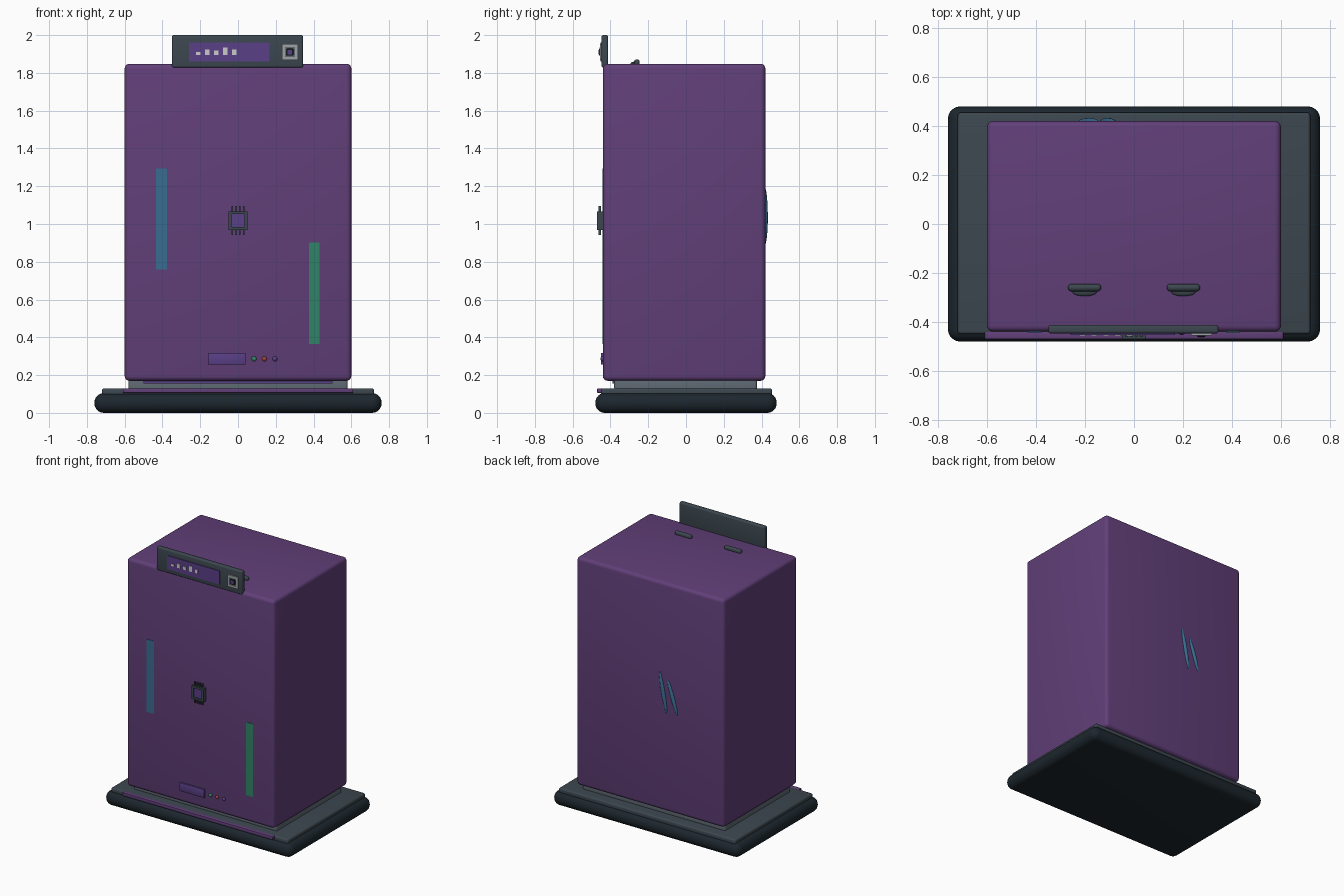
import bpy, bmesh, math
from mathutils import Matrix

if "Cube" in bpy.data.objects:
    bpy.data.objects.remove(bpy.data.objects["Cube"])

MATS = {}
COLORS = {
    "purple": (0.12, 0.05, 0.19), "screen_purple": (0.10, 0.05, 0.24),
    "black": (0.012, 0.02, 0.027), "slate": (0.045, 0.063, 0.078),
    "steel": (0.12, 0.15, 0.18), "blue": (0.04, 0.15, 0.28),
    "green": (0.03, 0.23, 0.14), "red": (0.35, 0.05, 0.05),
    "white": (0.75, 0.75, 0.75), "light_grey": (0.35, 0.37, 0.39),
}


def finish(name, bm, color):
    mesh = bpy.data.meshes.new(name)
    for f in bm.faces:
        f.smooth = True
    bm.to_mesh(mesh)
    bm.free()
    mesh.set_sharp_from_angle(angle=math.radians(35))
    if color not in MATS:
        MATS[color] = bpy.data.materials.new(color)
        MATS[color].diffuse_color = (*COLORS[color], 1)
    mesh.materials.append(MATS[color])
    ob = bpy.data.objects.new(name, mesh)
    bpy.context.collection.objects.link(ob)
    return ob


def box(name, x, y, z, color, bevel=0.0, seg=4):
    """Box from (min, max) ranges with optional rounded edges."""
    bm = bmesh.new()
    bmesh.ops.create_cube(bm, size=1)
    for v in bm.verts:
        for i, (a, b) in enumerate((x, y, z)):
            v.co[i] = a + (v.co[i] + 0.5) * (b - a)
    if bevel:
        bmesh.ops.bevel(bm, geom=bm.edges[:], offset=bevel, segments=seg,
                        profile=0.5, affect='EDGES')
    return finish(name, bm, color)


def ellipsoid(name, loc, radii, color, tilt=0.0):
    bm = bmesh.new()
    bmesh.ops.create_uvsphere(bm, u_segments=32, v_segments=20, radius=1)
    m = Matrix.Translation(loc) @ Matrix.Rotation(tilt, 4, 'Y') @ Matrix.Diagonal((*radii, 1))
    bm.transform(m)
    return finish(name, bm, color)


def frame(name, cx, cz, outer, inner, y, color):
    """Square ring facing the front."""
    bm = bmesh.new()
    rings = []
    for h, yy in ((outer, y[1]), (outer, y[0]), (inner, y[0]), (inner, y[1])):
        rings.append([bm.verts.new((cx + sx * h, yy, cz + sz * h))
                      for sx, sz in ((-1, -1), (1, -1), (1, 1), (-1, 1))])
    for a, b in zip(rings, rings[1:] + rings[:1]):
        for i in range(4):
            j = (i + 1) % 4
            bm.faces.new((a[i], a[j], b[j], b[i]))
    bmesh.ops.recalc_face_normals(bm, faces=bm.faces[:])
    return finish(name, bm, color)


# Stepped base
box("base", (-0.76, 0.76), (-0.48, 0.48), (0, 0.105), "black", 0.05, 6)
box("base_plate", (-0.72, 0.72), (-0.45, 0.455), (0.09, 0.13), "slate", 0.012)
box("plinth", (-0.58, 0.58), (-0.38, 0.375), (0.12, 0.185), "steel", 0.012)
box("base_light_strip", (-0.61, 0.61), (-0.47, -0.44), (0.106, 0.13), "purple", 0.003, 2)
box("plinth_light_strip", (-0.5, 0.5), (-0.39, -0.37), (0.155, 0.168), "screen_purple")

# Main cabinet
box("cabinet", (-0.6, 0.6), (-0.44, 0.42), (0.17, 1.848), "purple", 0.025)

# Header display with bar graph and icon
box("header_panel", (-0.35, 0.345), (-0.447, -0.412), (1.828, 2.0), "slate", 0.01)
box("header_screen", (-0.26, 0.168), (-0.453, -0.44), (1.86, 1.96), "screen_purple")
for i, h in enumerate((0.015, 0.03, 0.023, 0.04, 0.028)):
    cx = -0.211 + i * 0.048
    box("graph_bar", (cx - 0.012, cx + 0.012), (-0.458, -0.45), (1.895, 1.895 + h), "white")
frame("header_icon_frame", 0.275, 1.91, 0.043, 0.026, (-0.456, -0.44), "light_grey")
box("header_icon_back", (0.247, 0.303), (-0.45, -0.44), (1.882, 1.938), "steel")
box("header_icon_core", (0.257, 0.293), (-0.461, -0.44), (1.892, 1.928), "black", 0.004, 2)
box("header_icon_face", (0.263, 0.287), (-0.463, -0.455), (1.898, 1.922), "screen_purple")

# Side bus strips on the front
box("control_strip", (-0.435, -0.375), (-0.443, -0.43), (0.76, 1.295), "blue")
box("data_strip", (0.375, 0.432), (-0.443, -0.43), (0.365, 0.902), "green")

# Central chip
frame("chip_frame", 0, 1.018, 0.049, 0.034, (-0.47, -0.43), "slate")
box("chip_face", (-0.036, 0.036), (-0.462, -0.43), (0.982, 1.054), "screen_purple")
for side in (-1, 1):
    for i in range(4):
        cx = -0.03 + i * 0.02
        z0, z1 = sorted((1.018 + side * 0.046, 1.018 + side * 0.077))
        box("chip_pin", (cx - 0.004, cx + 0.004), (-0.462, -0.45), (z0, z1), "slate")

# Lower status screen and indicator lamps
box("status_screen", (-0.16, 0.04), (-0.451, -0.43), (0.255, 0.317), "screen_purple", 0.003, 2)
for cx, color in ((0.085, "green"), (0.14, "red"), (0.195, "screen_purple")):
    ellipsoid("indicator_lamp", (cx, -0.443, 0.286), (0.013, 0.01, 0.013), color)

# Top grips, each with a small lip in front
for cx in (-0.202, 0.202):
    box("top_grip", (cx - 0.068, cx + 0.068), (-0.275, -0.245), (1.838, 1.872), "slate", 0.0145, 5)
    ellipsoid("top_grip_lip", (cx, -0.276, 1.848), (0.05, 0.019, 0.011), "slate")

# Cable loops bulging through the back
for cx, cz, h, tilt in ((-0.108, 1.04, 0.16, 0.19), (-0.185, 1.02, 0.135, 0.31)):
    ellipsoid("back_cable_bulge", (cx, 0.415, cz), (0.016, 0.018, h), "blue", tilt)

for m in bpy.data.materials:
    if m.users and not m.is_grease_pencil:
        m.use_nodes = True
        m.node_tree.nodes["Principled BSDF"].inputs["Base Color"].default_value = m.diffuse_color
